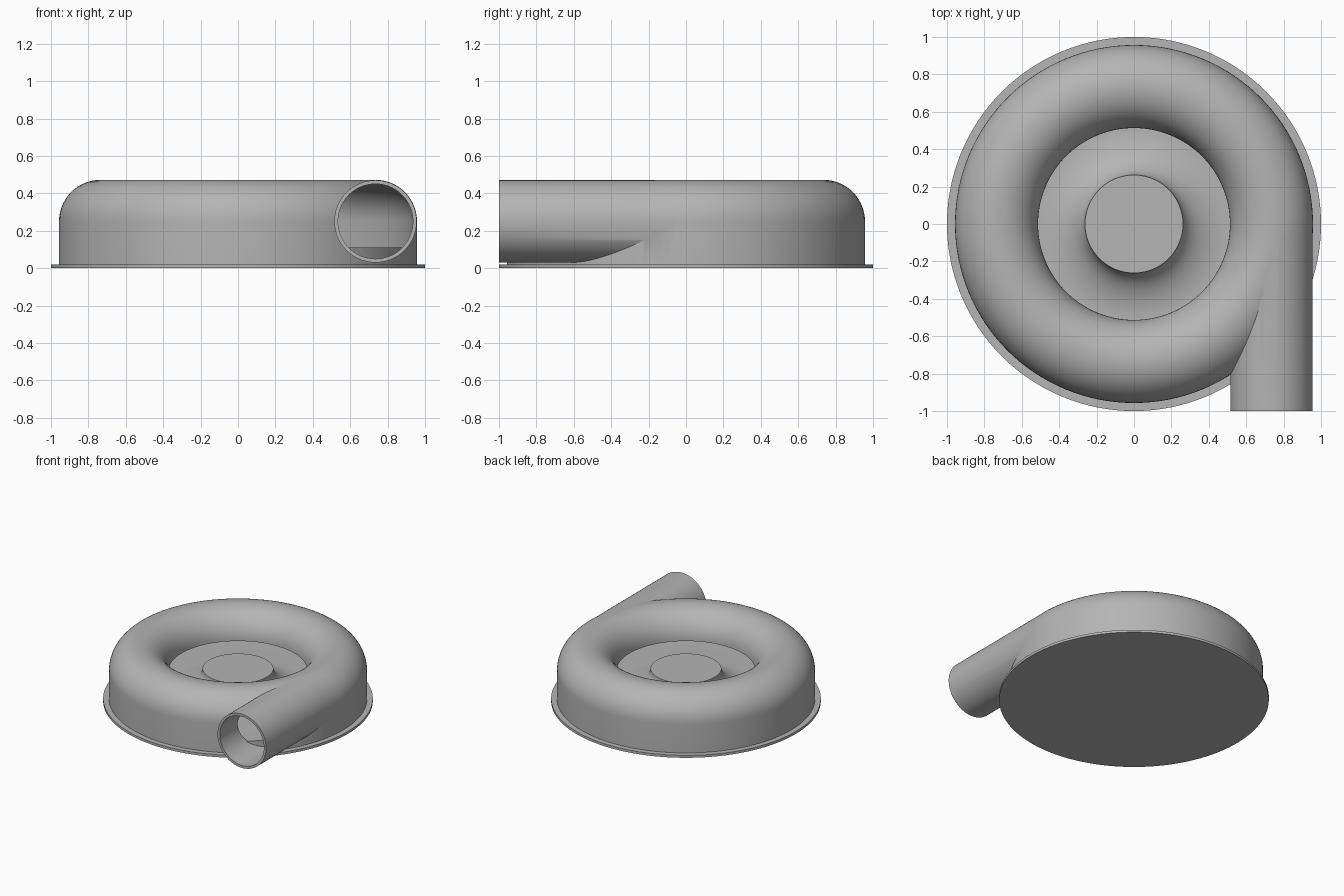
import bpy, bmesh, math

old = bpy.data.objects.get("Cube")
if old:
    bpy.data.objects.remove(old, do_unlink=True)

grey = bpy.data.materials.new("plain grey")
grey.use_nodes = True
COLOUR = (0.46, 0.46, 0.46, 1)
grey.diffuse_color = COLOUR
grey.node_tree.nodes["Principled BSDF"].inputs["Base Color"].default_value = COLOUR

RING, MID = 0.735, 0.25      # volute centre-line radius and height
STEPS = 128


def add_object(name, bm):
    bmesh.ops.recalc_face_normals(bm, faces=bm.faces)
    mesh = bpy.data.meshes.new(name)
    bm.to_mesh(mesh)
    bm.free()
    mesh.materials.append(grey)
    obj = bpy.data.objects.new(name, mesh)
    bpy.context.collection.objects.link(obj)
    return obj


def lathe(name, profile, closed):
    """Revolve (radius, height) points about z."""
    bm = bmesh.new()
    verts = [bm.verts.new((r, 0, z)) for r, z in profile]
    edges = [bm.edges.new(p) for p in zip(verts, verts[1:])]
    if closed:
        edges.append(bm.edges.new((verts[-1], verts[0])))
    bmesh.ops.spin(bm, geom=verts + edges, axis=(0, 0, 1), cent=(0, 0, 0),
                   angle=math.tau, steps=STEPS, use_merge=False)
    bmesh.ops.remove_doubles(bm, verts=bm.verts, dist=1e-4)
    return add_object(name, bm)


def tube(name, radius, y0, y1):
    """Solid round bar along y on the volute centre line."""
    bpy.ops.mesh.primitive_cylinder_add(
        vertices=96, radius=radius, depth=y1 - y0,
        location=(RING, (y0 + y1) / 2, MID), rotation=(math.pi / 2, 0, 0))
    obj = bpy.context.object
    obj.name = name
    obj.data.materials.append(grey)
    return obj


def dome(radius, count=28):
    """Half circle from the outer wall over to the inner lip."""
    return [(RING + radius * math.cos(math.pi * i / count),
             MID + radius * math.sin(math.pi * i / count)) for i in range(count + 1)]


def combine(target, other, operation):
    mod = target.modifiers.new(operation, 'BOOLEAN')
    mod.operation, mod.solver, mod.object = operation, 'EXACT', other
    bpy.context.view_layer.objects.active = target
    bpy.ops.object.modifier_apply(modifier=mod.name)
    bpy.data.objects.remove(other, do_unlink=True)


def smooth(obj):
    bpy.ops.object.select_all(action='DESELECT')
    obj.select_set(True)
    bpy.context.view_layer.objects.active = obj
    bpy.ops.object.shade_smooth_by_angle(angle=math.radians(30))


# Volute housing joined with its outlet pipe, then hollowed
OUTER, INNER = 0.222, 0.202
housing = lathe("volute_housing", [(RING + OUTER, 0.01)] + dome(OUTER)
                + [(RING - OUTER, 0.01)], True)
combine(housing, tube("outlet_pipe", 0.22, -1, 0), 'UNION')
cavity = lathe("cavity_cutter", [(RING + INNER, -0.05)] + dome(INNER)
               + [(0.45, MID), (0.45, -0.05)], True)
combine(housing, cavity, 'DIFFERENCE')
combine(housing, tube("bore_cutter", 0.2, -1.1, 0.03), 'DIFFERENCE')
smooth(housing)

# Base flange
base = lathe("base_flange", [(0, 0), (1, 0), (1, 0.02), (0, 0.02)], False)
smooth(base)

# Raised floor with a flared central hub
HUB_TOP, FLOOR, HUB_R, FLARE = 0.265, 0.11, 0.262, 0.25
flare = [(HUB_R + FLARE * (1 - math.cos(a)), HUB_TOP - (HUB_TOP - FLOOR) * math.sin(a))
         for a in (math.pi / 2 * i / 16 for i in range(17))]
hub = lathe("hub_and_floor", [(0, HUB_TOP)] + flare
            + [(0.945, FLOOR), (0.945, 0.015), (0, 0.015)], False)
smooth(hub)
